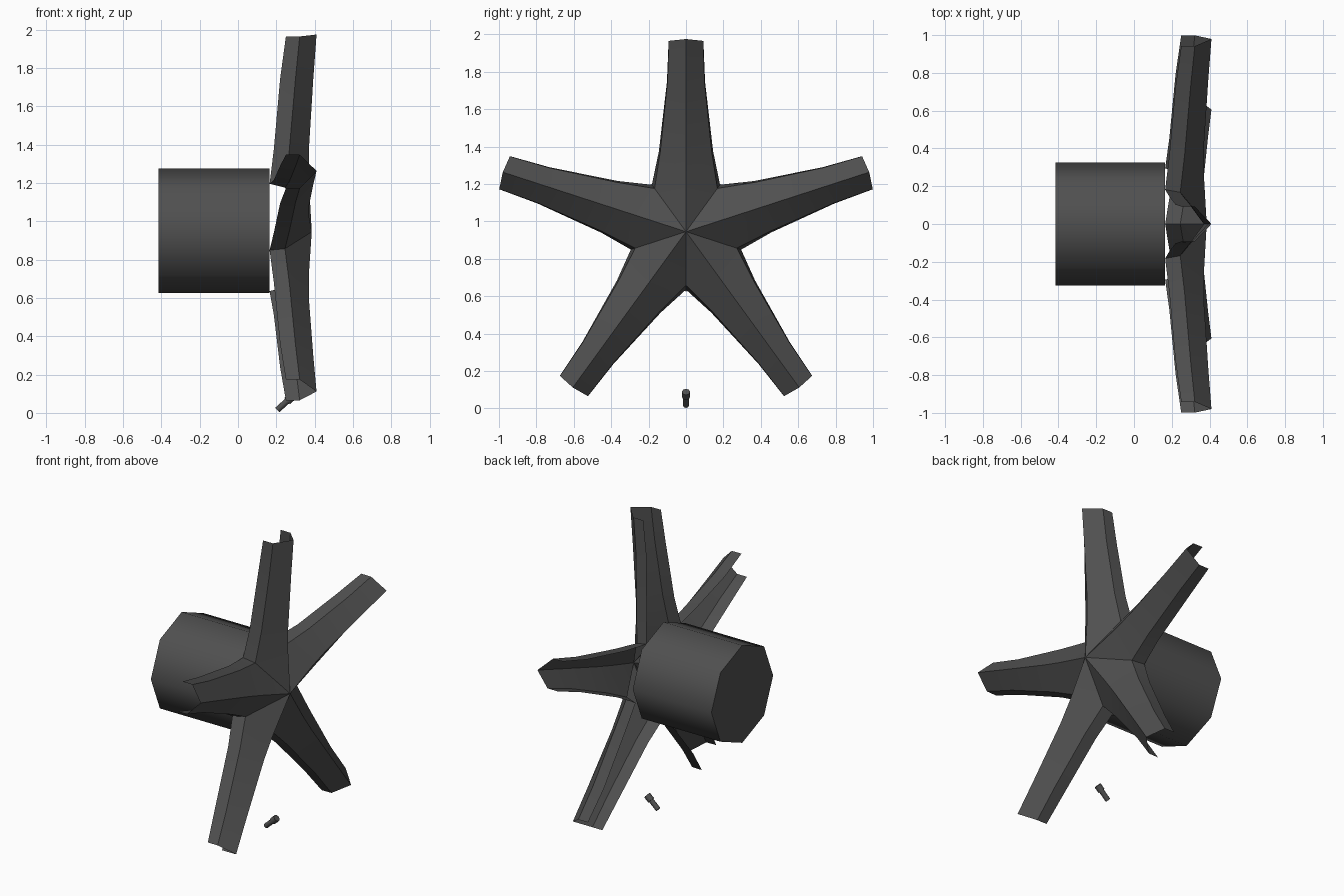
import bpy, bmesh, math
from mathutils import Matrix, Vector

if "Cube" in bpy.data.objects:
    bpy.data.objects.remove(bpy.data.objects["Cube"])

CENTRE = Vector((0, 0, 0.945))

metal = bpy.data.materials.new("dark grey metal")
metal.use_nodes = True
grey = (0.08, 0.08, 0.08, 1)
metal.diffuse_color = grey
metal.node_tree.nodes["Principled BSDF"].inputs["Base Color"].default_value = grey


def smooth(obj, angle):
    bpy.ops.object.select_all(action="DESELECT")
    obj.select_set(True)
    bpy.context.view_layer.objects.active = obj
    bpy.ops.object.shade_smooth_by_angle(angle=math.radians(angle))


def rod(name, start, direction, length, radius, sides):
    """Closed cylinder running from start along direction."""
    direction = Vector(direction).normalized()
    bpy.ops.mesh.primitive_cylinder_add(vertices=sides, radius=radius, depth=length)
    obj = bpy.context.object
    obj.name = name
    turn = Matrix.Rotation(math.atan2(direction.x, direction.z), 4, "Y")
    middle = Vector(start) + direction * length / 2
    obj.matrix_world = Matrix.Translation(middle) @ turn
    obj.data.materials.append(metal)
    smooth(obj, 50)
    return obj


# Spoke sections, each point as (half width, radius, depth along x):
# open back edge, shoulder, central ridge
sections = [
    ((0.182, 0.251, 0.165), (0.168, 0.231, 0.245), (0, 0.27, 0.37)),
    ((0.145, 0.43, 0.187), (0.137, 0.43, 0.268), (0, 0.43, 0.37)),
    ((0.102, 0.80, 0.220), (0.099, 0.80, 0.300), (0, 0.80, 0.393)),
    ((0.093, 1.02, 0.250), (0.092, 1.02, 0.322), (0, 1.03, 0.41)),
]

# Five folded spokes meeting in a faceted hub, as one open-backed shell
bm = bmesh.new()
for k in range(5):
    spin = Matrix.Rotation(k * math.tau / 5, 4, "X")

    def vert(u, r, x):
        return bm.verts.new(CENTRE + spin @ Vector((x, u, r)))

    rows = []
    for back, shoulder, ridge in sections:
        left = [vert(-p[0], p[1], p[2]) for p in (back, shoulder)]
        right = [vert(*p) for p in (shoulder, back)]
        rows.append(left + [vert(*ridge)] + right)
    for low, high in zip(rows, rows[1:]):
        for j in range(4):
            bm.faces.new((low[j], low[j + 1], high[j + 1], high[j]))
    apex = vert(0, 0, 0.385)
    for j in (1, 2):
        bm.faces.new((apex, rows[0][j + 1], rows[0][j]))
bmesh.ops.remove_doubles(bm, verts=bm.verts, dist=0.002)
mesh = bpy.data.meshes.new("spokes")
bm.to_mesh(mesh)
bm.free()
spokes = bpy.data.objects.new("spokes", mesh)
bpy.context.collection.objects.link(spokes)
mesh.materials.append(metal)
smooth(spokes, 25)

# Octagonal barrel behind the spokes
rod("hub_barrel", (-0.415, 0, 0.95), (1, 0, 0), 0.58, 0.325, 8)

# Small tilted valve near the lower rim
axis = Vector((0.74, 0, 0.67))
foot = Vector((0.205, 0, 0.015))
rod("valve_stem", foot, axis, 0.075, 0.016, 8)
rod("valve_head", foot + axis * 0.07, axis, 0.04, 0.022, 8)
